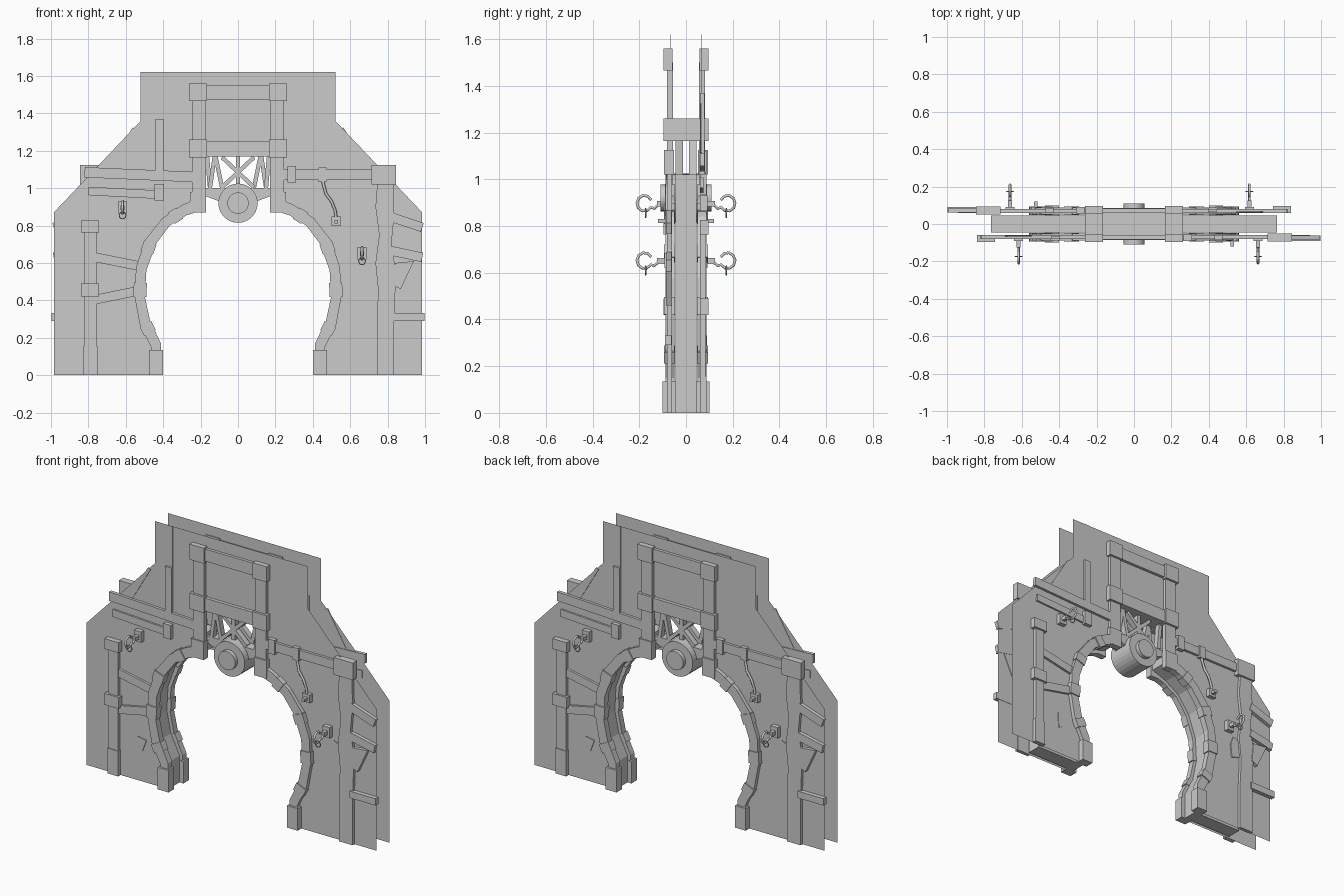
import bpy, bmesh, math
from mathutils import Vector

if "Cube" in bpy.data.objects:
    bpy.data.objects.remove(bpy.data.objects["Cube"])

def finish(name, bm, twin):
    me = bpy.data.meshes.new(name)
    bm.to_mesh(me)
    bm.free()
    add(name, me, twin)

def add(name, data, twin):
    # every front part gets a copy turned half a circle for the rear side
    ob = bpy.data.objects.new(name, data)
    bpy.context.collection.objects.link(ob)
    if twin:
        ob2 = bpy.data.objects.new(name + "_rear", data)
        ob2.rotation_euler.z = math.pi
        bpy.context.collection.objects.link(ob2)

def prism(name, pts, y0, y1, twin=True):
    bm = bmesh.new()
    f = bm.faces.new([bm.verts.new((x, y0, z)) for x, z in pts])
    f.normal_update()
    if f.normal.y > 0:
        f.normal_flip()
    if y1 != y0:
        r = bmesh.ops.extrude_face_region(bm, geom=[f], use_keep_orig=True)
        vs = [v for v in r["geom"] if isinstance(v, bmesh.types.BMVert)]
        bmesh.ops.translate(bm, verts=vs, vec=(0, y1 - y0, 0))
        bmesh.ops.recalc_face_normals(bm, faces=bm.faces[:])
    finish(name, bm, twin)

def box(name, x0, x1, z0, z1, y0, y1, twin=True):
    prism(name, [(x0, z0), (x1, z0), (x1, z1), (x0, z1)], y0, y1, twin)

def bar(name, a, b, w, y0, y1, twin=True):
    a, b = Vector(a), Vector(b)
    d = (b - a).normalized() * w / 2
    n = Vector((-d.y, d.x))
    prism(name, [a - n, b - n, b + n, a + n], y0, y1, twin)

def drum(name, r, depth, z):
    n = 28
    prism(name, [(r * math.cos(2 * math.pi * i / n), z + r * math.sin(2 * math.pi * i / n))
                 for i in range(n)], -depth, depth, False)

def tube(name, pts, r, cyclic=False):
    cu = bpy.data.curves.new(name, 'CURVE')
    cu.dimensions = '3D'
    cu.bevel_depth, cu.bevel_resolution, cu.use_fill_caps = r, 1, True
    sp = cu.splines.new('POLY')
    sp.points.add(len(pts) - 1)
    for p, c in zip(sp.points, pts):
        p.co = (*c, 1)
    sp.use_cyclic_u = cyclic
    add(name, cu, True)

def mir(pts):
    return [(-x, z) for x, z in pts]

# horseshoe opening profile, right half from the foot upwards
inner = [(.412, 0), (.412, .17), (.47, .29), (.498, .42), (.49, .56), (.44, .70),
         (.365, .80), (.275, .855), (.18, .885)]
outer = [(.465, 0), (.465, .15), (.525, .27), (.553, .42), (.545, .58), (.495, .725),
         (.405, .84), (.30, .91), (.18, .96)]
mid = [((a[0] + b[0]) / 2, (a[1] + b[1]) / 2) for a, b in zip(inner, outer)]
PY = -.064  # wall panel plane

# thin wall panel
half = mid + [(.18, 1.17)]
edge = [(.985, 0), (.985, .87), (.52, 1.36), (.52, 1.62)]
prism("wall_panel", half[::-1] + edge + mir(edge)[::-1] + mir(half), PY, PY)

# inner core on each side and the bridge behind the hub
core = [(x * .7 + u * .3, z * .7 + w * .3) for (x, z), (u, w) in zip(inner, outer)]
prism("core", core + [(.18, 1.02), (.765, 1.02), (.765, 0)], -.045, .045)
prism("core_bridge", [(-.18, 1.0), (.18, 1.0), (.18, .96), (.1, .93), (-.1, .93), (-.18, .96)],
      -.045, .045, False)

# arch trim, clamps and feet
for s, side in ((1, "right"), (-1, "left")):
    prism("arch_trim_" + side, [(s * x, z) for x, z in inner + outer[::-1]], -.088, -.05)
    for i, t0, t1 in ((1, .55, .95), (3, .0, .5), (4, .6, .98), (6, .3, .75)):
        a, b = Vector(mid[i]), Vector(mid[i + 1])
        p, q = a.lerp(b, t0), a.lerp(b, t1)
        bar("arch_clamp_" + side, (s * p.x, p.y), (s * q.x, q.y), .07, -.094, -.047)
    x0, x1 = sorted((s * .402, s * .475))
    box("arch_foot_" + side, x0, x1, 0, .135, -.1, -.045)

    # top frame posts and corner blocks
    x0, x1 = sorted((s * .172, s * .247))
    box("frame_post_" + side, x0, x1, .9, 1.5, -.082, -.055)
    x0, x1 = sorted((s * .165, s * .262))
    box("frame_corner_top_" + side, x0, x1, 1.465, 1.56, -.096, -.057)
    box("frame_corner_low_" + side, x0, x1, 1.163, 1.26, -.096, .096, False)
    box("post_sleeve_" + side, x0 + .005, x1 - .005, .87, .98, -.09, -.05)
box("frame_beam_top", -.17, .17, 1.475, 1.55, -.082, -.06)
box("frame_beam_low", -.17, .17, 1.17, 1.25, -.085, .085, False)

# lattice under the frame
for a, b in (((-.15, 1.0), (-.125, 1.17)), ((-.12, 1.17), (-.085, 1.0)), ((.15, 1.0), (.165, 1.17)),
             ((-.085, 1.165), (.085, 1.005)), ((-.085, 1.005), (.085, 1.165)), ((0, 1.0), (0, 1.17))):
    bar("lattice_strut", a, b, .022, -.046, -.012)

# round hub
drum("hub_drum", .105, .085, .92)
drum("hub_boss", .057, .11, .92)

# left side timbers
box("left_post", -.82, -.757, 0, .8, -.084, -.06)
box("left_post_cap", -.84, -.743, .763, .826, -.096, -.06)
box("left_post_band", -.84, -.743, .42, .49, -.096, -.06)
box("left_post_base", -.825, -.752, 0, .155, -.088, -.06)
bar("left_brace_upper", (-.76, .63), (-.535, .585), .05, -.078, -.06)
bar("left_brace_lower", (-.76, .405), (-.54, .45), .05, -.078, -.06)
prism("left_patch", [(-.63, .17), (-.6, .19), (-.575, .26), (-.635, .27)], -.068, -.06)
bar("left_upper_rail", (-.82, 1.085), (-.24, 1.06), .055, -.08, -.06)
bar("left_lower_rail", (-.8, .985), (-.42, .965), .045, -.075, -.06)
box("left_rail_end", -.447, -.395, .935, 1.022, -.088, -.06)
box("left_plank", -.44, -.397, 1.07, 1.37, -.08, -.06)
box("left_seam_strip", -.44, -.397, 1.37, 1.62, -.066, -.064)
bar("left_slope_strip", (-.68, 1.11), (-.555, 1.32), .02, -.068, -.062)

# right side timbers
box("right_rail", .24, .74, 1.045, 1.1, -.08, -.06)
box("right_rail_block", .265, .31, 1.03, 1.118, -.09, -.056)
box("right_rail_clip", .43, .472, 1.033, 1.11, -.086, -.058)
box("right_rail_end", .715, .845, 1.02, 1.125, -.094, -.052)
prism("right_post", [(.742, 0), (.835, 0), (.835, .3), (.845, .55), (.82, .7), (.835, .85), (.83, 1.03),
                     (.745, 1.03), (.735, .9), (.755, .75), (.735, .6), (.75, .45), (.742, .3)],
      -.082, -.06)
bar("right_stub_top", (.82, .845), (.985, .79), .05, -.086, -.062)
bar("right_stub_middle", (.82, .665), (.985, .63), .05, -.086, -.062)
box("right_stub_low", .82, .997, .29, .332, -.09, -.062)
prism("right_patch_inner", [(.68, .545), (.69, .46), (.755, .48), (.76, .58), (.7, .6)], -.07, -.06)
prism("right_patch_outer", [(.83, .48), (.87, .46), (.94, .61), (.84, .6)], -.086, -.06)

# hanging cable with its bracket
tube("cable", [(.452, -.075, 1.04), (.47, -.08, .97), (.5, -.082, .93), (.52, -.082, .88), (.525, -.08, .84)], .008)
box("cable_bracket", .5, .55, .798, .848, -.09, -.06)
box("cable_bracket_pin", .515, .535, .812, .83, -.12, -.09)

# wall hooks with hanging rings
for x, z in ((-.617, .895), (.663, .65)):
    box("hook_plate", x - .024, x + .024, z - .03, z + .035, -.092, -.06)
    box("hook_arm", x - .01, x + .01, z - .012, z + .012, -.125, -.09)
    arc = [(x, -.178 + .032 * math.cos(math.radians(a)), z + .002 + .034 * math.sin(math.radians(a)))
           for a in range(25, 331, 38)]
    tube("hook", arc + [(x, -.135, z - .02), (x, -.115, z)], .007)
    tube("hook_ring", [(x + .018 * math.cos(i * math.pi / 6), -.173, z - .04 + .019 * math.sin(i * math.pi / 6))
                       for i in range(12)], .003, True)
